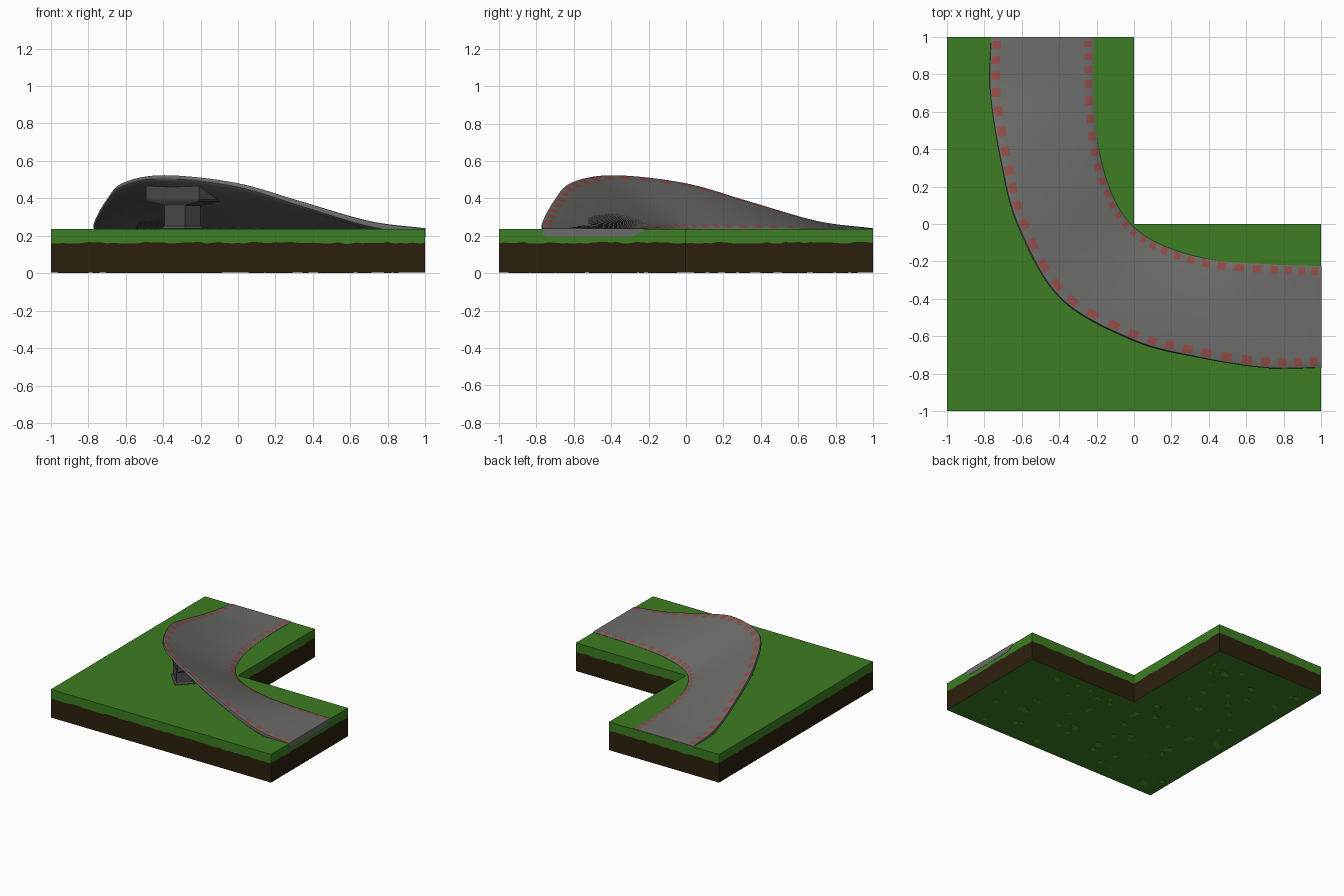
import bpy, bmesh, math, random
from mathutils import Vector

if "Cube" in bpy.data.objects:
    bpy.data.objects.remove(bpy.data.objects["Cube"])

random.seed(4)


def mat(name, col):
    m = bpy.data.materials.new(name)
    m.diffuse_color = (*col, 1)
    m.use_nodes = True
    m.node_tree.nodes["Principled BSDF"].inputs["Base Color"].default_value = m.diffuse_color
    return m


GRASS = mat("grass green", (0.045, 0.205, 0.016))
DIRT = mat("dark soil", (0.025, 0.0145, 0.004))
ROAD = mat("road grey", (0.150, 0.150, 0.143))
RED = mat("faded red", (0.30, 0.072, 0.062))
STONE = mat("dark concrete", (0.078, 0.078, 0.078))
MOSS = mat("light moss", (0.08, 0.36, 0.02))


def make(name, bm, mats, smooth=None):
    bmesh.ops.recalc_face_normals(bm, faces=bm.faces[:])
    me = bpy.data.meshes.new(name)
    bm.to_mesh(me)
    bm.free()
    ob = bpy.data.objects.new(name, me)
    bpy.context.collection.objects.link(ob)
    for m in mats:
        me.materials.append(m)
    if smooth:
        bpy.ops.object.select_all(action='DESELECT')
        ob.select_set(True)
        bpy.context.view_layer.objects.active = ob
        bpy.ops.object.shade_smooth_by_angle(angle=math.radians(smooth))
    return ob


def bridge(bm, a, b, index=0):
    """Quads between two closed rings; index may be a rule on the side number."""
    n = len(a)
    for j in range(n):
        f = bm.faces.new((a[j], a[(j + 1) % n], b[(j + 1) % n], b[j]))
        f.material_index = index(j) if callable(index) else index


# L-shaped ground: soil below, grass above with a ragged border
corners = [(-1, -1), (1, -1), (1, 0), (0, 0), (0, 1), (-1, 1)]
outline = []
for k, c in enumerate(corners):
    p, q = Vector(c), Vector(corners[(k + 1) % 6])
    n = int((q - p).length * 30)
    outline += [p.lerp(q, i / n) for i in range(n)]
bm = bmesh.new()
low = [bm.verts.new((p.x, p.y, 0.004)) for p in outline]
mid = [bm.verts.new((p.x, p.y, 0.162 + random.uniform(-0.005, 0.005))) for p in outline]
top = [bm.verts.new((p.x, p.y, 0.235)) for p in outline]
bridge(bm, low, mid, 1)
bridge(bm, mid, top, 0)
bm.faces.new(top)
bm.faces.new(low[::-1])
bmesh.ops.triangulate(bm, faces=[f for f in bm.faces if len(f.verts) > 4])
make("ground", bm, [GRASS, DIRT])

# Light flecks under the ground
bm = bmesh.new()
for tx, ty in ((-1, -1), (0, -1), (-1, 0)):
    for i in range(24):
        cx, cy = tx + random.uniform(0.06, 0.94), ty + random.uniform(0.06, 0.94)
        r = random.uniform(0.018, 0.036)
        ring = []
        for k in range(6):
            a, s = k * math.tau / 6, r * random.uniform(0.5, 1.2)
            ring.append((cx + s * math.cos(a), cy + s * math.sin(a)))
        lo = [bm.verts.new((x, y, 0.0)) for x, y in ring]
        hi = [bm.verts.new((x, y, 0.006)) for x, y in ring]
        bridge(bm, lo, hi)
        bm.faces.new(lo[::-1])
        bm.faces.new(hi)
make("underside_flecks", bm, [MOSS])

# Banked road: stations of outer x, y, z and inner x, y; second half is mirrored on x = y
half = [(-0.765, 0.999, 0.240, -0.215, 0.999),
        (-0.768, 0.70, 0.280, -0.216, 0.75),
        (-0.708, 0.33, 0.388, -0.192, 0.43),
        (-0.615, -0.01, 0.486, -0.120, 0.17),
        (-0.392, -0.392, 0.527, -0.008, -0.008)]
stations = half + [(b, a, z, d, c) for a, b, z, c, d in half[-2::-1]]
stations[-1] = (1.002, -0.768, 0.240, 1.002, -0.225)


def station(t):
    """Catmull-Rom interpolation, t from 0 to 1."""
    s = t * (len(stations) - 1)
    i = min(int(s), len(stations) - 2)
    u = s - i
    b, c = stations[i], stations[i + 1]
    a = stations[i - 1] if i else [2 * x - y for x, y in zip(b, c)]
    d = stations[i + 2] if i + 2 < len(stations) else [2 * y - x for x, y in zip(b, c)]
    return [0.5 * (2 * q + (r - p) * u + (2 * p - 5 * q + 4 * r - w) * u * u
                   + (3 * q - p - 3 * r + w) * u ** 3) for p, q, r, w in zip(a, b, c, d)]


DASHES, SUB = 28, 4
N = DASHES * SUB
bm = bmesh.new()
prev = None
for i in range(N + 1):
    t = i / N
    ox, oy, oz, ix, iy = station(t)
    o, inn = Vector((ox, oy, oz)), Vector((ix, iy, 0.240))
    W = (o - inn).length
    w = (o - inn) / W
    up = (Vector((0, 0, 1)) - w * w.z).normalized()
    th = 0.030 + 0.016 * abs(2 * t - 1)
    profile = [(0, -0.003), (0.008, 0), (0.048, 0), (W - 0.055, 0), (W - 0.010, 0),
               (W - 0.002, -0.003), (W, -0.012), (W - 0.004, -0.7 * th),
               (W - 0.022, -th), (0.07, -th), (0.0, -0.012)]
    ring = [bm.verts.new(inn + w * d + up * h) for d, h in profile]
    if prev:
        dash = (i - 1) % SUB in (1, 2)
        bridge(bm, prev, ring, lambda j: 1 if dash and j in (1, 3) else 0)
    else:
        bm.faces.new(ring)
    prev = ring
bm.faces.new(prev[::-1])
make("banked_road", bm, [ROAD, RED], smooth=40)

# Support pillar under the bend, turned 45 degrees: (z, half width, outer r, inner r)
levels = [(0.20, 0.09, 0.490, 0.345), (0.24, 0.09, 0.490, 0.345),
          (0.252, 0.078, 0.478, 0.36), (0.362, 0.078, 0.478, 0.36),
          (0.382, 0.19, 0.490, 0.32), (0.395, 0.2, 0.495, 0.32), (None, 0.2, 0.495, 0.32)]
axis = Vector((-1, -1, 0)).normalized()
side = Vector((1, -1, 0)).normalized()
bm = bmesh.new()
prev = None
for z, hw, ro, ri in levels:
    ring = []
    for r, s in ((ro, -hw), (ro, hw), (ri, hw), (ri, -hw)):
        # the top follows the slope of the road
        h = z if z is not None else 0.240 + 0.52 * r - 0.016
        ring.append(bm.verts.new(axis * r + side * s + Vector((0, 0, h))))
    if prev:
        bridge(bm, prev, ring)
    else:
        bm.faces.new(ring[::-1])
    prev = ring
bm.faces.new(prev)
make("support_pillar", bm, [STONE])
